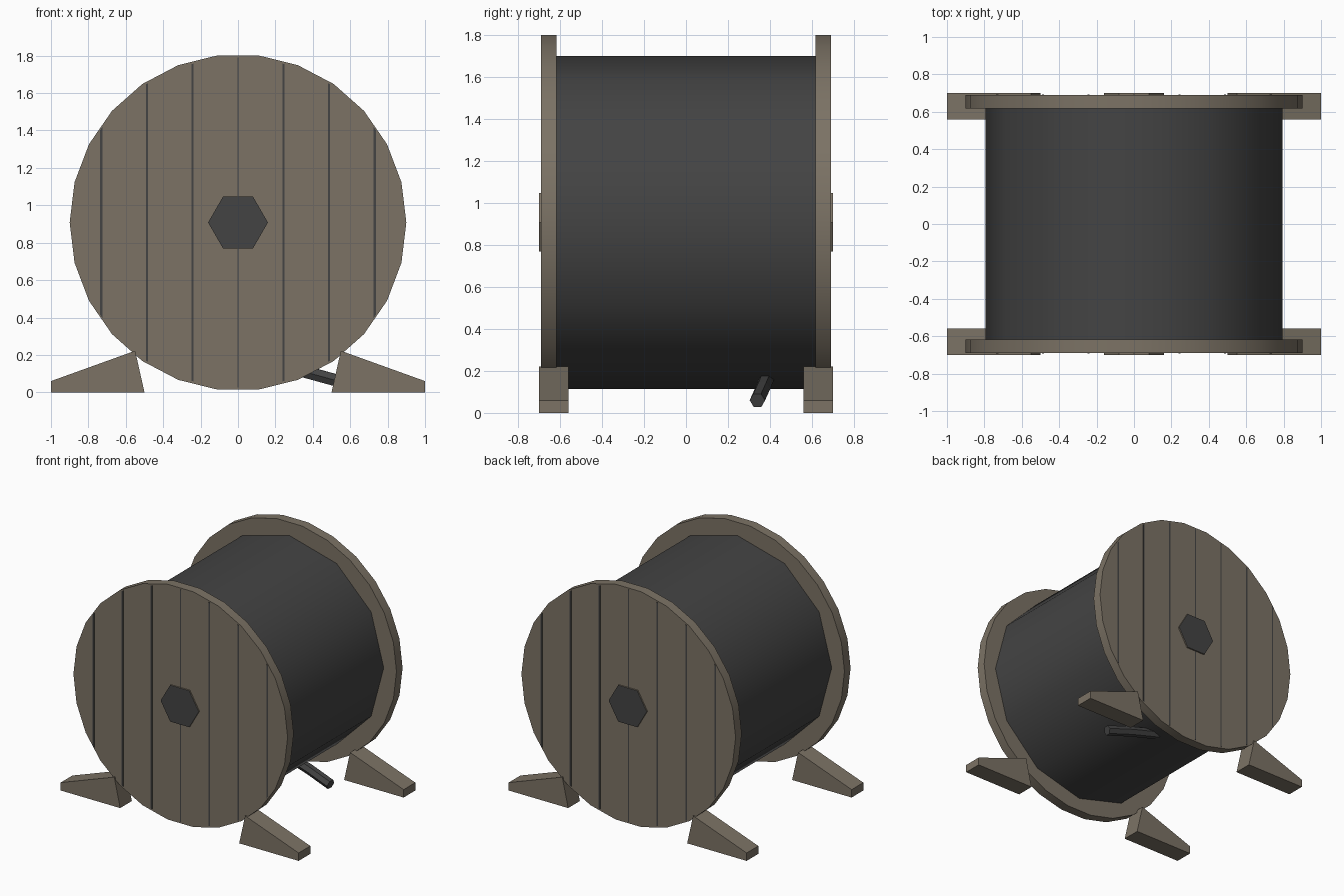
import bpy, bmesh, math
from math import sin, cos, pi, radians

if "Cube" in bpy.data.objects:
    bpy.data.objects.remove(bpy.data.objects["Cube"])

CZ = 0.908          # axle height
R = 0.9             # flange radius
SIDES = 26


def material(name, rgb):
    m = bpy.data.materials.new(name)
    m.diffuse_color = (*rgb, 1)
    m.use_nodes = True
    m.node_tree.nodes["Principled BSDF"].inputs["Base Color"].default_value = m.diffuse_color
    return m


wood = material("weathered wood", (0.20, 0.17, 0.13))
black = material("black cable", (0.057, 0.057, 0.057))


def prism(name, points, y0, y1, mat, smooth=False):
    """Extrude an xz outline from y0 to y1."""
    bm = bmesh.new()
    face = bm.faces.new([bm.verts.new((x, y0, z)) for x, z in points])
    ext = bmesh.ops.extrude_face_region(bm, geom=[face])
    for v in ext["geom"]:
        if isinstance(v, bmesh.types.BMVert):
            v.co.y = y1
    bmesh.ops.recalc_face_normals(bm, faces=bm.faces)
    me = bpy.data.meshes.new(name)
    bm.to_mesh(me)
    bm.free()
    me.materials.append(mat)
    ob = bpy.data.objects.new(name, me)
    bpy.context.collection.objects.link(ob)
    if smooth:
        bpy.ops.object.select_all(action='DESELECT')
        ob.select_set(True)
        bpy.context.view_layer.objects.active = ob
        bpy.ops.object.shade_smooth_by_angle(angle=radians(40))
    return ob


def ngon(r, n):
    return [(r * cos(2 * pi * i / n), CZ + r * sin(2 * pi * i / n)) for i in range(n)]


def rim_height(x):
    """Half height of the flange outline at x."""
    mids = [(i + 0.5) * 2 * pi / SIDES for i in range(SIDES // 2)]
    return min((R * cos(pi / SIDES) - x * cos(m)) / sin(m) for m in mids)


# wound cable
prism("cable_drum", ngon(0.793, 12), -0.63, 0.63, black, True)

for s, side in ((-1, "front"), (1, "back")):
    # flange disc
    prism(side + "_flange", ngon(R, SIDES), s * 0.617, s * 0.69, wood, True)
    # hexagonal hub, dark on its end
    hub = prism(side + "_hub", ngon(0.16, 6), s * 0.68, s * 0.70, wood)
    hub.data.materials.append(black)
    for p in hub.data.polygons:
        p.material_index = int(abs(p.normal.y) > 0.5)
    # gaps between planks
    for i in range(-3, 4):
        x, w = i * 0.2435, (0.006 if i else 0.004)
        a, b = rim_height(x - w) - 0.012, rim_height(x + w) - 0.012
        prism(f"{side}_plank_gap_{i + 4}",
              [(x - w, CZ - a), (x + w, CZ - b), (x + w, CZ + b), (x - w, CZ + a)],
              s * 0.685, s * 0.692, black)
    # wedge chocks
    for t, end in ((-1, "left"), (1, "right")):
        prism(f"{side}_{end}_chock",
              [(t * 0.5, 0), (t * 1.0, 0), (t * 1.0, 0.06), (t * 0.55, 0.222)],
              s * 0.56, s * 0.70, wood)

# loose cable end and the last turn that just breaks the drum surface
cu = bpy.data.curves.new("loose_cable", 'CURVE')
cu.dimensions = '3D'
cu.bevel_depth = 0.037
cu.bevel_resolution = 1
cu.use_fill_caps = True
turn = [(0.732 * cos(radians(a)), 0.37, CZ + 0.732 * sin(radians(a))) for a in range(-10, -61, -10)]
tail = [(0.08, 0.39, 0.175), (0.34, 0.365, 0.115), (0.54, 0.34, 0.06)]
for path in (turn, tail):
    sp = cu.splines.new('POLY')
    sp.points.add(len(path) - 1)
    for p, co in zip(sp.points, path):
        p.co = (*co, 1)
    sp.use_smooth = False
cu.materials.append(black)
cable = bpy.data.objects.new("loose_cable", cu)
bpy.context.collection.objects.link(cable)
bpy.ops.object.select_all(action='DESELECT')
cable.select_set(True)
bpy.context.view_layer.objects.active = cable
bpy.ops.object.convert(target='MESH')
